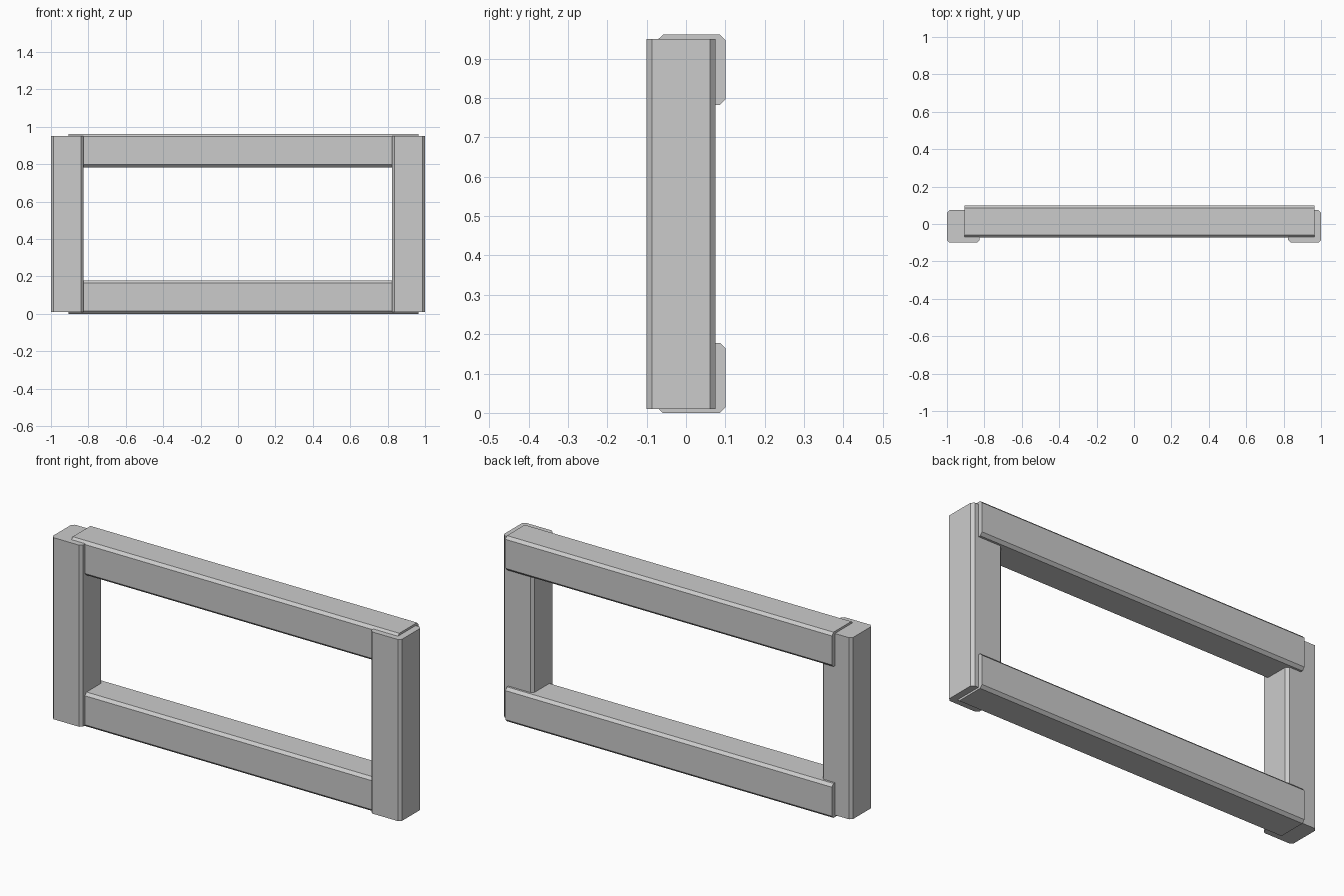
import bpy
import bmesh
from mathutils import Vector

cube = bpy.data.objects.get("Cube")
if cube:
    bpy.data.objects.remove(cube, do_unlink=True)

# Single plain grey
GREY = (0.6, 0.6, 0.6, 1.0)
grey = bpy.data.materials.new("light_grey")
grey.use_nodes = True
grey.diffuse_color = GREY
grey.node_tree.nodes["Principled BSDF"].inputs["Base Color"].default_value = GREY

CHAMFER = 0.014


def beam(name, low, high, axis):
    """Box between two corners with the four edges along the axis chamfered."""
    low, high = Vector(low), Vector(high)
    centre, size = (low + high) / 2, high - low
    bm = bmesh.new()
    bmesh.ops.create_cube(bm, size=1)
    bmesh.ops.scale(bm, vec=size, verts=bm.verts)
    long_edges = [e for e in bm.edges
                  if abs(e.verts[0].co[axis] - e.verts[1].co[axis]) > 0.01]
    bmesh.ops.bevel(bm, geom=long_edges, offset=CHAMFER, segments=1,
                    profile=0.5, affect='EDGES')
    bmesh.ops.recalc_face_normals(bm, faces=bm.faces)
    mesh = bpy.data.meshes.new(name)
    bm.to_mesh(mesh)
    bm.free()
    mesh.materials.append(grey)
    obj = bpy.data.objects.new(name, mesh)
    obj.location = centre
    bpy.context.collection.objects.link(obj)
    return obj


# Upright posts, set towards the front
for name, x0, x1 in (("right_post", -1.0, -0.826), ("left_post", 0.824, 1.0)):
    beam(name, (x0, -0.1, 0.01), (x1, 0.075, 0.95), axis=2)

# Horizontal rails, set towards the back
for name, z0 in (("bottom_rail", 0.0), ("top_rail", 0.783)):
    beam(name, (-0.905, -0.073, z0), (0.965, 0.1, z0 + 0.178), axis=0)
